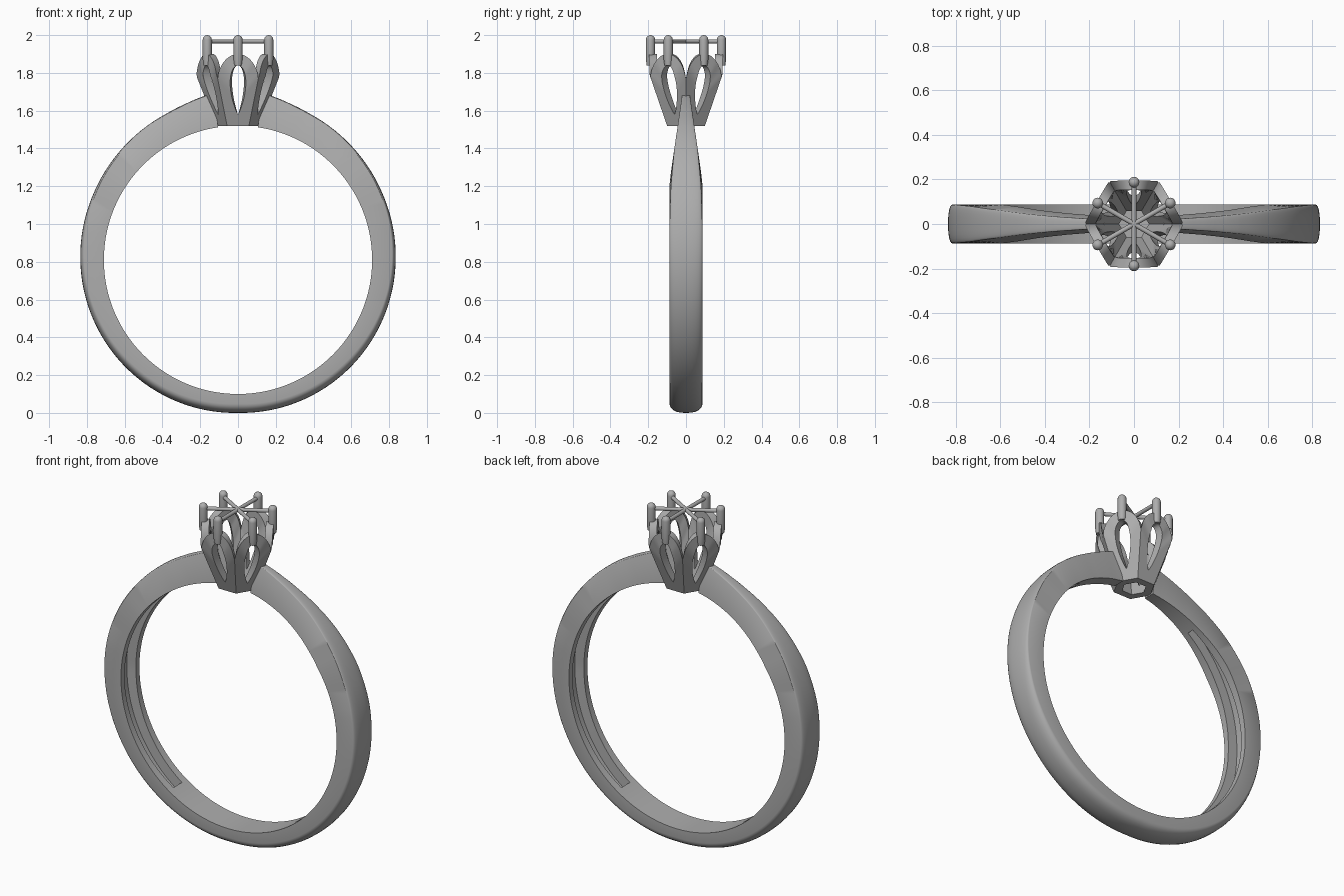
import bpy
import bmesh
from math import sin, cos, tan, radians, pi
from mathutils import Vector, Matrix

if "Cube" in bpy.data.objects:
    bpy.data.objects.remove(bpy.data.objects["Cube"], do_unlink=True)

metal = bpy.data.materials.new("grey_metal")
metal.use_nodes = True
GREY = (0.42, 0.42, 0.42, 1)
metal.diffuse_color = GREY
metal.node_tree.nodes["Principled BSDF"].inputs["Base Color"].default_value = GREY

CENTRE_Z, INNER_R = 0.81, 0.71


def interp(x, table):
    """Piecewise linear lookup in a list of (key, value) pairs."""
    for (x0, y0), (x1, y1) in zip(table, table[1:]):
        if x <= x1:
            return y0 + (y1 - y0) * max(0, x - x0) / (x1 - x0)
    return table[-1][1]


def finish(bm, name):
    bmesh.ops.remove_doubles(bm, verts=bm.verts, dist=0.0003)
    bmesh.ops.recalc_face_normals(bm, faces=bm.faces)
    mesh = bpy.data.meshes.new(name)
    bm.to_mesh(mesh)
    bm.free()
    obj = bpy.data.objects.new(name, mesh)
    bpy.context.collection.objects.link(obj)
    mesh.materials.append(metal)
    bpy.ops.object.select_all(action="DESELECT")
    obj.select_set(True)
    bpy.context.view_layer.objects.active = obj
    bpy.ops.object.shade_smooth_by_angle(angle=radians(32))
    return obj


# Band: a section swept round the finger, keyed by degrees from the top
OUTER_R = [(8, .895), (12, .885), (19, .871), (26, .862), (44, .852), (65, .842), (90, .835), (180, .81)]
HALF_WIDTH = [(8, .02), (12, .022), (25, .034), (36, .047), (46, .062), (62, .08), (77, .087), (180, .087)]
DOME = [(8, .004), (60, .01), (90, .02), (130, .036), (180, .048)]
POCKET = [(34, .02), (60, .04), (90, .055), (146, .04)]


def band_section(deg, pocket):
    a = min(deg, 360 - deg)
    r, w, dome = interp(a, OUTER_R), interp(a, HALF_WIDTH), interp(a, DOME)
    inner_w = min(0.087, w + 0.014)
    p = interp(a, POCKET)
    depth = 0.06 if pocket else 0
    pts = []
    for i in range(13):
        phi = -pi / 2 + pi * i / 12
        s = sin(phi)
        y = w * abs(s) ** 0.8 * (1 if s > 0 else -1)
        pts.append((y, r - dome * (1 - cos(phi))))
    pts += [(inner_w, INNER_R), (p, INNER_R), (p, INNER_R + depth),
            (-p, INNER_R + depth), (-p, INNER_R), (-inner_w, INNER_R)]
    t = radians(deg)
    return [(q * sin(t), y, CENTRE_Z + q * cos(t)) for y, q in pts]


def build_band():
    bm = bmesh.new()
    stations = [(8.5, False)]
    for d in range(11, 350, 2):
        a = min(d, 360 - d)
        if a in (34, 35, 146, 147):
            continue
        stations.append((d, 34 < a < 146))
    # doubled stations give the pocket its upright end walls
    for d, first in ((34, False), (146, True), (214, False), (326, True)):
        stations += [(d, first), (d + 0.001, not first)]
    stations.append((351.5, False))
    stations.sort()
    rings = [[bm.verts.new(c) for c in band_section(*s)] for s in stations]
    for r0, r1 in zip(rings, rings[1:]):
        n = len(r0)
        for i in range(n):
            j = (i + 1) % n
            bm.faces.new((r0[i], r0[j], r1[j], r1[i]))
    bm.faces.new(rings[0])
    bm.faces.new(rings[-1])
    finish(bm, "band")


# Setting: six petals with teardrop openings round a flared hexagonal cup
BASE_Z, VALLEY_Z, TOP_Z = 1.52, 1.77, 1.9
WALL = 0.042


def apothem(z):
    return interp(z, [(BASE_Z, .1), (1.79, .193), (TOP_Z, .195)])


def petal_outline():
    """Half outlines (sideways, height) of the rim and of the opening."""
    rim, hole = [(0, BASE_Z)], [(0, 1.58)]
    n = 20
    for i in range(1, n):
        f = i / n
        if i <= 8:
            z = BASE_Z + (VALLEY_Z - BASE_Z) * (i - 1) / 7
            rim.append((apothem(z) * tan(pi / 6), z))
        else:
            g = (i - 8) / (n - 8) * pi / 2
            rim.append((apothem(VALLEY_Z) * tan(pi / 6) * cos(g),
                        VALLEY_Z + (TOP_Z - VALLEY_Z) * sin(g) ** 1.15))
        u = pi * f
        hole.append((0.052 * sin(u) * sin(u / 2) ** 0.8, 1.71 - 0.13 * cos(u)))
    rim.append((0, TOP_Z))
    hole.append((0, 1.84))
    return [pts + [(-t, z) for t, z in pts[-2:0:-1]] for pts in (rim, hole)]


def build_setting():
    bm = bmesh.new()
    outlines = petal_outline()
    for k in range(6):
        turn = Matrix.Rotation(radians(30 + 60 * k), 3, "Z")
        loops = []
        for pts in outlines:
            for wall in (0, WALL):
                loop = []
                for t, z in pts:
                    a = apothem(z)
                    loop.append(bm.verts.new(turn @ Vector((a - wall, t * (a - wall) / a, z))))
                loops.append(loop)
        rim_out, rim_in, hole_out, hole_in = loops
        n = len(rim_out)
        for i in range(n):
            j = (i + 1) % n
            bm.faces.new((rim_out[i], rim_out[j], hole_out[j], hole_out[i]))
            bm.faces.new((rim_in[j], rim_in[i], hole_in[i], hole_in[j]))
            bm.faces.new((hole_out[i], hole_out[j], hole_in[j], hole_in[i]))
            # seams shared with the neighbouring petal stay open
            if not (1 <= i <= 7 or 1 <= n - j <= 7):
                bm.faces.new((rim_out[j], rim_out[i], rim_in[i], rim_in[j]))
    finish(bm, "petal_setting")


# Prongs: round pins with domed tips, standing on the petal tops
def build_prong(k):
    bm = bmesh.new()
    profile = [(0, 1.84), (.02, 1.84), (.024, 1.87)]
    profile += [(.024 * cos(g * pi / 10), 1.976 + .024 * sin(g * pi / 10)) for g in range(6)]
    verts = [bm.verts.new((r, 0, z)) for r, z in profile]
    edges = [bm.edges.new(e) for e in zip(verts, verts[1:])]
    bmesh.ops.spin(bm, geom=verts + edges, cent=(0, 0, 0), axis=(0, 0, 1),
                   angle=2 * pi, steps=20)
    angle = radians(30 + 60 * k)
    bmesh.ops.translate(bm, verts=bm.verts, vec=(.188 * cos(angle), .188 * sin(angle), 0))
    finish(bm, f"prong_{k + 1}")


# Cross bars: thin rods joining opposite prongs
def build_bar(k):
    bm = bmesh.new()
    place = (Matrix.Translation((0, 0, 1.967)) @ Matrix.Rotation(radians(30 + 60 * k), 4, "Z")
             @ Matrix.Rotation(pi / 2, 4, "Y"))
    bmesh.ops.create_cone(bm, cap_ends=True, segments=14, radius1=.011, radius2=.011,
                          depth=.37, matrix=place)
    finish(bm, f"cross_bar_{k + 1}")


build_band()
build_setting()
for k in range(6):
    build_prong(k)
for k in range(3):
    build_bar(k)
